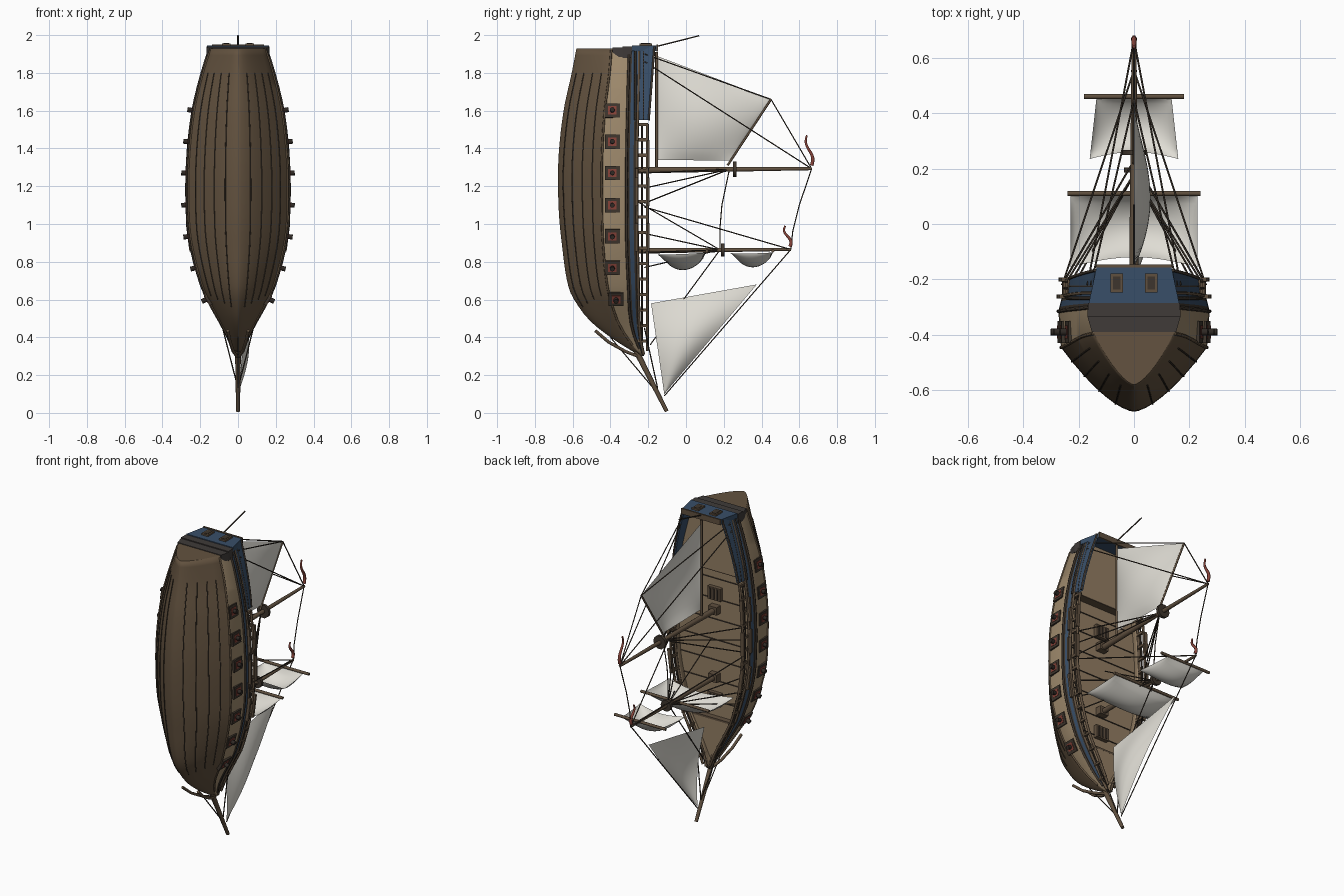
import bpy, math
from math import sin, cos, pi
from mathutils import Vector, Matrix

if "Cube" in bpy.data.objects:
    bpy.data.objects.remove(bpy.data.objects["Cube"])

def mat(name, *c):
    m = bpy.data.materials.new(name)
    m.diffuse_color = (*c, 1)
    m.use_nodes = True
    m.node_tree.nodes["Principled BSDF"].inputs["Base Color"].default_value = m.diffuse_color
    return m

HULL = mat("hull brown", .125, .085, .050)
TAN = mat("tan band", .34, .25, .15)
DARK = mat("dark timber", .048, .036, .026)
BLUE = mat("blue paint", .04, .077, .138)
DECK = mat("deck wood", .29, .207, .125)
SPAR = mat("spar wood", .115, .079, .049)
SAIL = mat("sail cloth", .74, .72, .66)
RED = mat("red paint", .24, .055, .04)
GREY = mat("grey panel", .05, .043, .040)
ROPE = mat("iron black", .028, .022, .018)

# Hull stations: z, keel y, half width, band bottom y, band top y, rail y
ST = [(1.93, -.58, .15, -.395, -.30, -.25), (1.8, -.605, .192, -.405, -.305, -.25),
      (1.6, -.648, .24, -.43, -.31, -.255), (1.35, -.675, .268, -.445, -.315, -.26),
      (1.1, -.675, .272, -.445, -.315, -.26), (.9, -.658, .255, -.44, -.315, -.257),
      (.66, -.62, .19, -.415, -.305, -.252), (.55, -.56, .135, -.385, -.30, -.25),
      (.47, -.49, .09, -.355, -.29, -.247), (.38, -.37, .045, -.30, -.265, -.24),
      (.30, -.24, .012, -.234, -.228, -.222)]

def station(z):
    """Smooth interpolation of the station table."""
    z = min(max(z, ST[-1][0]), ST[0][0])
    i = next(k for k in range(len(ST) - 1) if z >= ST[k + 1][0])
    def slope(k, c):
        a, b = ST[max(k - 1, 0)], ST[min(k + 1, len(ST) - 1)]
        return (b[c] - a[c]) / (b[0] - a[0])
    h = ST[i + 1][0] - ST[i][0]
    t = (z - ST[i][0]) / h
    return [(2*t**3 - 3*t*t + 1) * ST[i][c] + (3*t*t - 2*t**3) * ST[i + 1][c]
            + h * ((t**3 - 2*t*t + t) * slope(i, c) + (t**3 - t*t) * slope(i + 1, c)) for c in range(1, 6)]

def hull_x(z, y):
    k, w, yb, yt, yr = station(z)
    if y < yb:
        return .965 * w * max(0, (y - k) / (yb - k)) ** .65
    if y < yt:
        return w * (.965 + .035 * (y - yb) / (yt - yb))
    return w * (1 - .05 * min(1.5, (y - yt) / (yr - yt)))

def mesh(name, verts, faces, mats, idx=None, smooth=False):
    me = bpy.data.meshes.new(name)
    me.from_pydata([tuple(v) for v in verts], [], faces)
    for m in mats:
        me.materials.append(m)
    for i, p in enumerate(me.polygons):
        p.use_smooth = smooth
        if idx:
            p.material_index = idx[i]
    ob = bpy.data.objects.new(name, me)
    bpy.context.collection.objects.link(ob)
    return ob

def grid(name, rows, mats, rule=None, smooth=False):
    n = len(rows[0])
    f = [(i*n + j, (i+1)*n + j, (i+1)*n + j + 1, i*n + j + 1) for i in range(len(rows) - 1) for j in range(n - 1)]
    idx = [rule(j) for i in range(len(rows) - 1) for j in range(n - 1)] if rule else None
    return mesh(name, [v for r in rows for v in r], f, mats, idx, smooth)

def boxes(name, items, m):
    """items: (centre, size, turn about y)."""
    v, f = [], []
    for c, s, a in items:
        b = len(v)
        R = Matrix.Rotation(a, 3, 'Y')
        for k in range(8):
            v.append(Vector(c) + R @ Vector([s[q] * ((k >> q & 1) - .5) for q in range(3)]))
        f += [tuple(b + q for q in t) for t in ((0, 2, 3, 1), (4, 5, 7, 6), (0, 1, 5, 4), (2, 6, 7, 3), (0, 4, 6, 2), (1, 3, 7, 5))]
    return mesh(name, v, f, [m])

def tubes(name, paths, r, m, taper=1.0, res=1):
    cu = bpy.data.curves.new(name, 'CURVE')
    cu.dimensions, cu.bevel_depth, cu.bevel_resolution, cu.use_fill_caps = '3D', r, res, True
    for pts in paths:
        s = cu.splines.new('POLY')
        s.points.add(len(pts) - 1)
        for i, p in enumerate(pts):
            s.points[i].co = (*p, 1)
            s.points[i].radius = 1 + (taper - 1) * i / (len(pts) - 1)
    cu.materials.append(m)
    ob = bpy.data.objects.new(name, cu)
    bpy.context.collection.objects.link(ob)
    return ob

def along(z0, z1, yf, out=0, n=24):
    """Both mirrored paths that follow the hull side."""
    zs = [z0 + (z1 - z0) * i / n for i in range(n + 1)]
    return [[(s * (hull_x(z, yf(z)) + out), yf(z), z) for z in zs] for s in (-1, 1)]

# Hull shell, coloured by strake outside and deck wood inside
def section(z):
    k, w, yb, yt, yr = station(z)
    ys = [k + (yb - k) * (i / 8) ** 2 for i in range(9)] + [yt] + [yt + (yr - yt) * q for q in (.3, .68, 1)]
    right = [(hull_x(z, y), y, z) for y in ys]
    return [(-x, y, q) for x, y, q in right[:0:-1]] + right
rows = [section(1.93 - 1.63 * i / 44) for i in range(45)]
hull = grid("hull", rows, [HULL, TAN, DARK, BLUE] + [DECK] * 4,
            lambda j: {8: 1, 9: 2, 10: 3, 11: 2}.get(j - 12 if j >= 12 else 11 - j, 0), True)
bpy.context.view_layer.objects.active = hull
hull.select_set(True)
bpy.ops.object.shade_smooth_by_angle(angle=.5)
so = hull.modifiers.new("thickness", 'SOLIDIFY')
so.thickness, so.offset, so.material_offset = .01, -1, 4
mesh("transom", rows[0], [tuple(range(len(rows[0])))], [HULL])

# Plank seams and wales
for i, f in enumerate((.12, .32, .55, .78)):
    tubes("plank_seam", along(1.80, .56 + .02 * i, lambda z: station(z)[0] + f * (station(z)[2] - station(z)[0]), .001), .003, DARK)
tubes("lower_wale", along(1.92, .36, lambda z: station(z)[2]), .006, HULL)
tubes("upper_wale", along(1.92, .34, lambda z: station(z)[3]), .007, DARK)
tubes("sheer_rail", along(1.92, .31, lambda z: station(z)[4]), .008, SPAR)

# Decks and break bulkhead
def deck(name, y, z0, z1, m):
    zs = [z0 + (z1 - z0) * i / 20 for i in range(21)]
    grid(name, [[(-hull_x(z, y) * .97, y, z), (hull_x(z, y) * .97, y, z)] for z in zs], [m])
deck("main_deck", -.305, 1.92, .50, DECK)
deck("quarter_deck", -.25, 1.93, 1.56, DECK)
deck("fore_deck", -.27, .60, .33, DECK)
boxes("break_bulkhead", [((0, -.278, 1.56), (.46, .055, .012), 0), ((0, -.287, .60), (.31, .035, .012), 0)], SPAR)
boxes("deck_seams", [((0, -.303, .70 + .13 * i), (1.9 * hull_x(.70 + .13 * i, -.303), .006, .005), 0) for i in range(7)], DARK)
boxes("hatches", [((0, -.295, z), (.09, .03, .08), 0) for z in (.72, 1.39)], SPAR)
boxes("hatch_bars", [((x, -.279, z), (.012, .008, .065), 0) for z in (.72, 1.39) for x in (-.025, 0, .025)], DARK)
boxes("mast_collars", [((0, -.285, z), (.06, .04, .05), 0) for z in (.86, 1.29)], SPAR)

# Open railing along the waist
tubes("waist_rail", along(1.53, .33, lambda z: -.205, .002), .008, SPAR)
tubes("middle_rail", along(1.53, .33, lambda z: -.232, .002), .005, DARK)
boxes("rail_posts", [((s * hull_x(z, -.23), -.228, z), (.014, .055, .016), 0)
                     for s in (-1, 1) for z in [.38 + .082 * i for i in range(15)]], SPAR)
boxes("shroud_boards", [((s * (hull_x(z, y) + .008), y, z), (.022, .014, .15), s * t)
                        for y in (-.2, -.262) for s in (-1, 1) for z, t in ((1.37, -.06), (1.17, 0), (.93, .13))], SPAR)

# Gunports
frames, lids, guns = [], [], []
for z in (1.6, 1.435, 1.27, 1.1, .935, .77, .605):
    y = -.39 if z > .7 else -.37
    a = math.atan2(hull_x(z + .03, y) - hull_x(z - .03, y), .06)
    for s in (-1, 1):
        p, n = Vector((s * hull_x(z, y), y, z)), Vector((s * cos(a), 0, -sin(a)))
        frames.append((p, (.018, .08, .076), s * a))
        lids.append((p + n * .006, (.010, .046, .044), s * a))
        guns.append([p, p + n * .034])
boxes("gunport_frames", frames, DARK)
boxes("gunport_insets", lids, RED)
tubes("cannons", guns, .013, ROPE, res=2)

# Blue quarter walls and stern
def wall_top(z):
    return -.197 + .03 * (z - 1.55) / .39
for s in (-1, 1):
    side = [[(s * (hull_x(z, -.25) + .006 - d), y, z) for y, d in ((-.268, 0), (wall_top(z), .008), (wall_top(z), .022), (-.25, .022))]
            for z in [1.55 + .39 * i / 10 for i in range(11)]]
    grid("quarter_wall", side, [BLUE])
tubes("quarter_rail", along(1.94, 1.55, wall_top, .003), .006, DARK)
tubes("quarter_moulding", along(1.94, 1.55, lambda z: -.225, .004), .004, DARK)
tubes("quarter_sill", along(1.94, 1.55, lambda z: -.268, .004), .006, DARK)

def prism(name, outline, z0, z1, m):
    n = len(outline)
    v = [(x, y, z) for z in (z0, z1) for x, y in outline]
    mesh(name, v, [tuple(range(n))[::-1], tuple(range(n, 2 * n))] + [(i, (i+1) % n, n + (i+1) % n, n + i) for i in range(n)], [m])
prism("stern_gallery_lower", [(-.152, -.39), (.152, -.39), (.168, -.335), (-.168, -.335)], 1.885, 1.934, GREY)
prism("stern_gallery_upper", [(-.168, -.335), (.168, -.335), (.166, -.285), (-.166, -.285)], 1.88, 1.94, GREY)
prism("stern_wall", [(-.163, -.285), (.163, -.285), (.135, -.155), (-.135, -.155)], 1.915, 1.945, BLUE)
boxes("stern_cornice", [((0, -.152, 1.932), (.275, .010, .035), 0)], SPAR)
boxes("window_frames", [((s * .062, -.213, 1.947), (.046, .068, .016), 0) for s in (-1, 1)], SPAR)
boxes("window_panes", [((s * .062, -.213, 1.954), (.028, .048, .006), 0) for s in (-1, 1)], DARK)

# Masts, tops and spars
MAIN, FORE = Vector((0, .665, 1.293)), Vector((0, .555, .865))
tubes("main_mast", [[(0, -.32, 1.285), MAIN]], .019, SPAR, .45, 3)
tubes("fore_mast", [[(0, -.32, .858), FORE]], .017, SPAR, .45, 3)
tubes("main_top", [[(0, .25, 1.29), (0, .268, 1.29)]], .043, DARK, res=3)
tubes("fore_top", [[(0, .186, .862), (0, .204, .862)]], .036, DARK, res=3)
tubes("bowsprit", [[(0, -.30, .40), (0, -.102, .008)]], .017, SPAR, .6, 2)
tubes("yards", [[(-.18, .46, .858), (.18, .46, .858)], [(-.24, .11, .856), (.24, .11, .856)]], .009, SPAR, res=2)
tubes("boom", [[(0, -.155, 1.91), (0, -.155, 1.30)]], .008, SPAR, res=2)
tubes("gaff", [[(0, .45, 1.66), (0, .22, 1.31)]], .006, SPAR, res=2)
tubes("flagpole", [[(0, -.175, 1.935), (0, .07, 1.997)]], .004, DARK)
tubes("head_rails", [[(s * .055, -.48, .435), (s * .042, -.41, .375), (s * .025, -.32, .325), (0, -.235, .292)] for s in (-1, 1)], .009, SPAR)

# Sails: four corners with a rounded belly
def sail(name, a, b, c, d, belly, edge, arch=(0, 0, 0), full=1, n=16):
    a, b, c, d, belly, arch = map(Vector, (a, b, c, d, belly, arch))
    def bow(t):
        return max(0, sin(pi * t)) ** full
    grid(name, [[a.lerp(b, u).lerp(d.lerp(c, u), v) + belly * bow(v) * (edge + (1 - edge) * bow(u)) + arch * v * sin(pi * u)
                 for u in [(1 - cos(pi * i / n)) / 2 for i in range(n + 1)]]
                for v in [j / n for j in range(n + 1)]], [SAIL], smooth=True)
sail("fore_topsail", (-.135, .46, .85), (.135, .46, .85), (.16, .235, .846), (-.16, .235, .846), (0, 0, -.072), .05, (0, .025, -.01), .6)
sail("fore_course", (-.23, .105, .85), (.23, .105, .85), (.23, -.155, .84), (-.23, -.155, .84), (0, 0, -.084), .05, (0, .035, -.01), .6)
sail("spanker", (0, -.155, 1.89), (0, .45, 1.66), (0, .23, 1.335), (0, -.15, 1.34), (.06, 0, 0), 0, full=.8)
sail("jib", (0, -.185, .58), (0, .375, .68), (0, -.115, .10), (0, -.115, .10), (.06, 0, 0), .35)

# Standing rigging
MT, FT, TIP = (0, .23, 1.29), (0, .18, .863), (0, -.115, .09)
ropes = [[FORE, TIP], [FT, (0, -.19, .36)], [MAIN, (0, .60, 1.10), (0, .565, .96), FORE],
         [MT, (0, .19, 1.10), (0, .18, .98), FT], [FT, (0, -.26, 1.12)], [MAIN, (0, .45, 1.66)],
         [(0, -.40, .40), (0, -.13, .08)]]
for s in (-1, 1):
    side = lambda z: (s * (hull_x(z, -.22) + .008), -.22, z)
    ropes += [[MT, side(z)] for z in (1.11, 1.19, 1.27)] + [[FT, side(z)] for z in (.77, .85, .95)]
    ropes += [[MAIN, side(1.86)], [(0, .45, 1.66), side(1.90)], [FORE, side(1.09)], [side(.45), (0, -.15, .13)]]
tubes("rigging", ropes, .0034, DARK)

# Pennants
for name, y, z, h in (("main_pennant", .665, 1.31, .16), ("fore_pennant", .55, .88, .11)):
    tubes(name, [[(0, y - .025 * t + .012 * sin(t * 2 * pi), z + h * t) for t in [i / 12 for i in range(13)]]], .011, RED, .5)

# Curves become meshes
bpy.ops.object.select_all(action='DESELECT')
for ob in list(bpy.context.scene.objects):
    if ob.type == 'CURVE':
        ob.select_set(True)
        bpy.context.view_layer.objects.active = ob
bpy.ops.object.convert(target='MESH')
